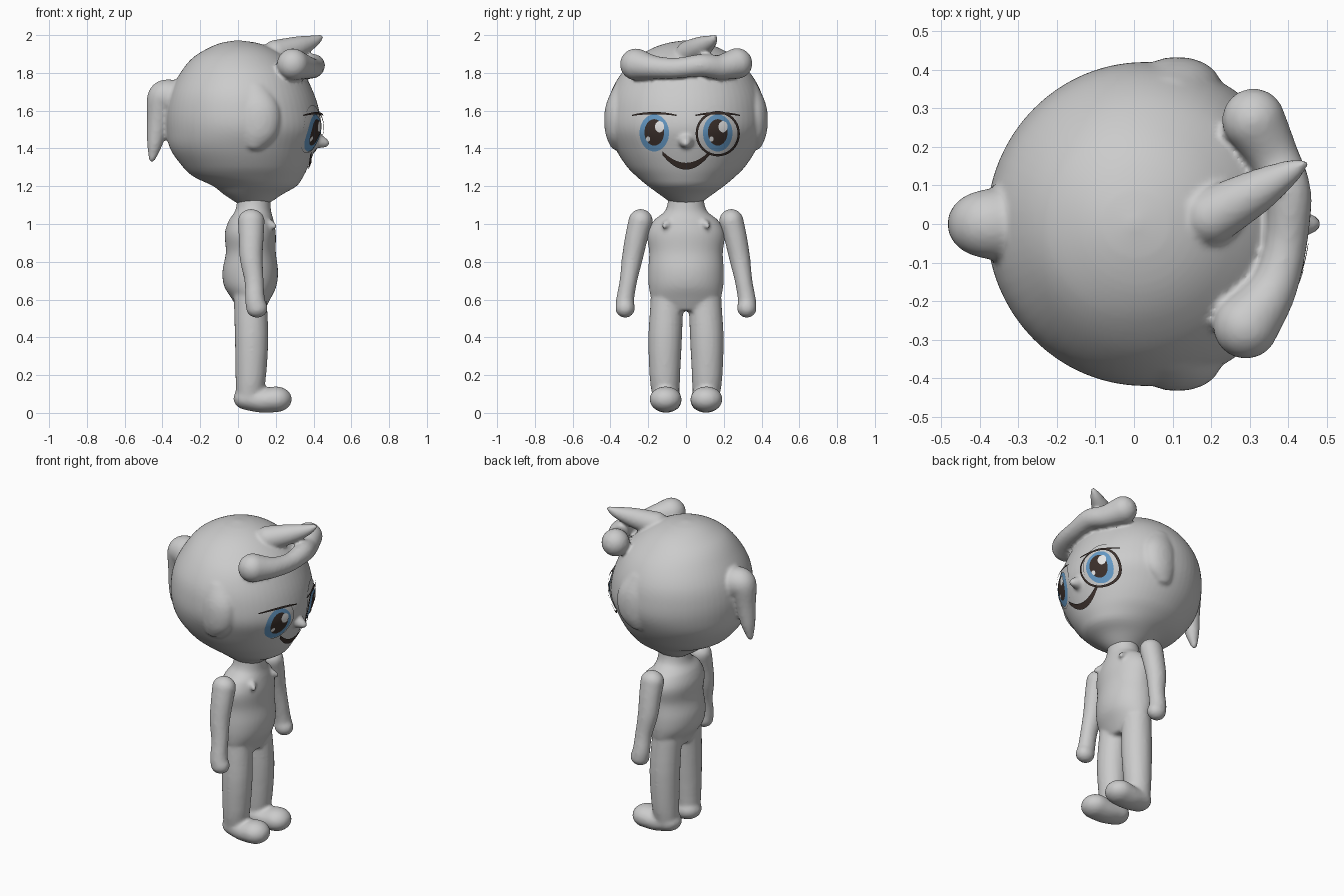
import bpy, bmesh, math
from mathutils import Vector, Matrix

cube = bpy.data.objects.get("Cube")
if cube:
    bpy.data.objects.remove(cube, do_unlink=True)


def material(name, rgb):
    m = bpy.data.materials.new(name)
    m.use_nodes = True
    m.diffuse_color = (*rgb, 1)
    m.node_tree.nodes["Principled BSDF"].inputs["Base Color"].default_value = (*rgb, 1)
    return m


GREY = material("clay grey", (0.6, 0.6, 0.6))
BLUE = material("iris blue", (0.13, 0.32, 0.56))
DARK = material("dark brown", (0.045, 0.03, 0.025))
LIGHT = material("highlight", (0.82, 0.82, 0.82))


def finish(name, bm, mat, voxel=0):
    mesh = bpy.data.meshes.new(name)
    bm.to_mesh(mesh)
    bm.free()
    mesh.materials.append(mat)
    mesh.polygons.foreach_set("use_smooth", [True] * len(mesh.polygons))
    obj = bpy.data.objects.new(name, mesh)
    bpy.context.collection.objects.link(obj)
    if voxel:  # melt overlapping volumes into one skin
        remesh = obj.modifiers.new("Melt", "REMESH")
        remesh.mode = "VOXEL"
        remesh.voxel_size = voxel
        remesh.use_smooth_shade = True
        smooth = obj.modifiers.new("Soften", "SMOOTH")
        smooth.factor = 0.5
        smooth.iterations = 5
    return obj


def chain(bm, points, scale=(1, 1, 1), side=1, steps=6):
    """Row of spheres (x, y, z, radius) along a smooth path."""
    p = [Vector(q) for q in points]
    p = [p[0]] + p + [p[-1]]
    for a, b, c, d in zip(p, p[1:], p[2:], p[3:]):
        for i in range(steps + 1):
            t = i / steps
            v = b + t * (c - a) / 2 + t * t * (a - 2.5 * b + 2 * c - d / 2) \
                + t ** 3 * (1.5 * (b - c) + (d - a) / 2)
            place = Matrix.Translation((v.x, v.y * side, v.z)) @ Matrix.Diagonal((*scale, 1))
            bmesh.ops.create_icosphere(bm, subdivisions=3, radius=max(v.w, 0.008), matrix=place)


def section(table, z):
    """Smoothly interpolated (centre x, radius x, radius y) at a height."""
    rows = [Vector(r) for r in table]
    i = max(k for k in range(len(rows) - 1) if k == 0 or rows[k][0] <= z)
    a, b = rows[i], rows[i + 1]

    def slope(k):
        lo, hi = rows[max(k - 1, 0)], rows[min(k + 1, len(rows) - 1)]
        return (hi - lo) / (hi[0] - lo[0])
    h = b[0] - a[0]
    t = min(max((z - a[0]) / h, 0), 1)
    s = t * t * (3 - 2 * t)
    v = a * (1 - s) + b * s + slope(i) * h * t * (1 - t) ** 2 - slope(i + 1) * h * t * t * (1 - t)
    return v[1], v[2], v[3]


def loft(bm, table, rings=56, segs=64):
    z0, z1 = table[0][0], table[-1][0]
    loops = []
    for k in range(rings + 1):
        z = z0 + (z1 - z0) * (1 - math.cos(math.pi * k / rings)) / 2
        cx, rx, ry = section(table, z)
        loops.append([bm.verts.new((cx + rx * math.cos(a), ry * math.sin(a), z))
                      for a in (math.tau * i / segs for i in range(segs))])
    for lo, hi in zip(loops, loops[1:]):
        for i in range(segs):
            j = (i + 1) % segs
            bm.faces.new((lo[i], lo[j], hi[j], hi[i]))
    bm.faces.new(loops[0][::-1])
    bm.faces.new(loops[-1])


HEAD = [(1.09, .08, .05, .05), (1.12, .08, .10, .09), (1.16, .08, .16, .145),
        (1.2, .09, .22, .2), (1.25, .055, .29, .26), (1.3, .04, .33, .31),
        (1.4, .025, .385, .375), (1.5, .03, .41, .415), (1.6, .025, .405, .418),
        (1.7, .02, .378, .397), (1.8, .02, .325, .34), (1.88, .01, .25, .26),
        (1.93, .01, .17, .18), (1.96, .005, .09, .09), (1.972, 0, .01, .01)]
TORSO = [(.54, .07, .07, .13), (.6, .07, .1, .18), (.67, .065, .138, .197),
         (.75, .065, .147, .2), (.85, .068, .132, .195), (.95, .065, .135, .205),
         (1.02, .07, .118, .17), (1.07, .08, .095, .11), (1.17, .085, .085, .09)]

# Head with nose, side hair, fringe, quiff and ponytail
bm = bmesh.new()
loft(bm, HEAD)
chain(bm, [(.42, 0, 1.44, .04), (.455, 0, 1.43, .026), (.475, 0, 1.425, .012)])
for side in (1, -1):
    chain(bm, [(.08, .33, 1.7, .06), (.11, .355, 1.6, .075), (.11, .36, 1.5, .07),
               (.09, .365, 1.43, .04)], (1.5, 1, 1), side)
chain(bm, [(.29, -.265, 1.845, .085), (.36, -.17, 1.83, .062), (.395, -.05, 1.825, .055),
           (.4, .08, 1.84, .06), (.36, .18, 1.83, .066), (.31, .27, 1.85, .082)])
chain(bm, [(.2, .02, 1.9, .075), (.31, .08, 1.935, .058), (.395, .13, 1.965, .034),
           (.438, .155, 1.988, .014)], steps=10)
chain(bm, [(-.33, 0, 1.66, .1), (-.395, 0, 1.67, .085), (-.42, 0, 1.56, .062),
           (-.44, 0, 1.43, .042), (-.455, 0, 1.345, .018)], steps=9)
finish("head_and_hair", bm, GREY, 0.01)

# Torso, neck, legs and feet
bm = bmesh.new()
loft(bm, TORSO)
for side in (1, -1):
    chain(bm, [(.065, .1, .6, .088), (.072, .11, .4, .09), (.068, .112, .2, .082),
               (.06, .108, .1, .072)], side=side, steps=9)
    chain(bm, [(.052, .1, .076, .077), (.13, .105, .066, .082), (.2, .108, .072, .086)],
          (1, 1, .8), side)
    chain(bm, [(.17, .1, 1.0, .025), (.2, .12, .985, .01)], side=side)
finish("body_and_legs", bm, GREY, 0.011)

# Arms
for side, label in ((1, "left"), (-1, "right")):
    bm = bmesh.new()
    chain(bm, [(.07, .24, 1.015, .065), (.07, .262, .93, .061), (.07, .284, .82, .056),
               (.085, .305, .7, .047), (.09, .322, .6, .048), (.1, .322, .555, .052)],
          (1.1, 1, 1), side)
    finish(label + "_arm", bm, GREY, 0.01)


def on_face(y, z, lift):
    cx, rx, ry = section(HEAD, z)
    return (cx + rx * math.sqrt(max(0, 1 - (y / ry) ** 2)) + lift, y, z)


def plate(name, rows, mat, lift, closed):
    """Sheet of (y, z) rows laid on the face."""
    bm = bmesh.new()
    grid = [[bm.verts.new(on_face(y, z, lift)) for y, z in row] for row in rows]
    n = len(rows[0])
    for lo, hi in zip(grid, grid[1:]):
        for i in range(n if closed else n - 1):
            j = (i + 1) % n
            bm.faces.new((lo[i], lo[j], hi[j], hi[i]))
    bmesh.ops.remove_doubles(bm, verts=bm.verts, dist=1e-5)
    bm.normal_update()
    if sum(f.normal.x for f in bm.faces) < 0:
        bmesh.ops.reverse_faces(bm, faces=bm.faces)
    finish(name, bm, mat)


def disc(name, y, z, ry, rz, mat, lift, inner=0, segs=40):
    rows = [[(y + f * ry * math.cos(math.tau * i / segs), z + f * rz * math.sin(math.tau * i / segs))
             for i in range(segs)] for f in (inner + (1 - inner) * k / 5 for k in range(6))]
    plate(name, rows, mat, lift, True)


def strip(name, path, mat, lift):
    plate(name, [[(y, z + s * w) for y, z, w in path] for s in (-1, 0, 1)], mat, lift, False)


# Eyes and brows
STEPS = [k / 12 - 1 for k in range(25)]
for side, label in ((1, "left"), (-1, "right")):
    y = 0.168 * side
    disc(label + "_eye_white", y, 1.503, .103, .128, GREY, .006)
    disc(label + "_iris", y, 1.482, .078, .098, BLUE, .01)
    disc(label + "_pupil", y, 1.485, .052, .07, DARK, .013)
    disc(label + "_glint", y + .028, 1.515, .024, .03, LIGHT, .016)
    disc(label + "_small_glint", y - .033, 1.45, .011, .013, LIGHT, .016)
    strip(label + "_brow", [(y + .118 * t, 1.587 - .012 * t * t, .006 - .003 * t * t)
                            for t in STEPS], DARK, .02)
disc("left_eye_ring", .168, 1.478, .117, .12, DARK, .018, .9)

# Smile
strip("smile", [(.125 * t, 1.306 + .07 * t * t, .018 - .008 * t * t) for t in STEPS], DARK, .008)
